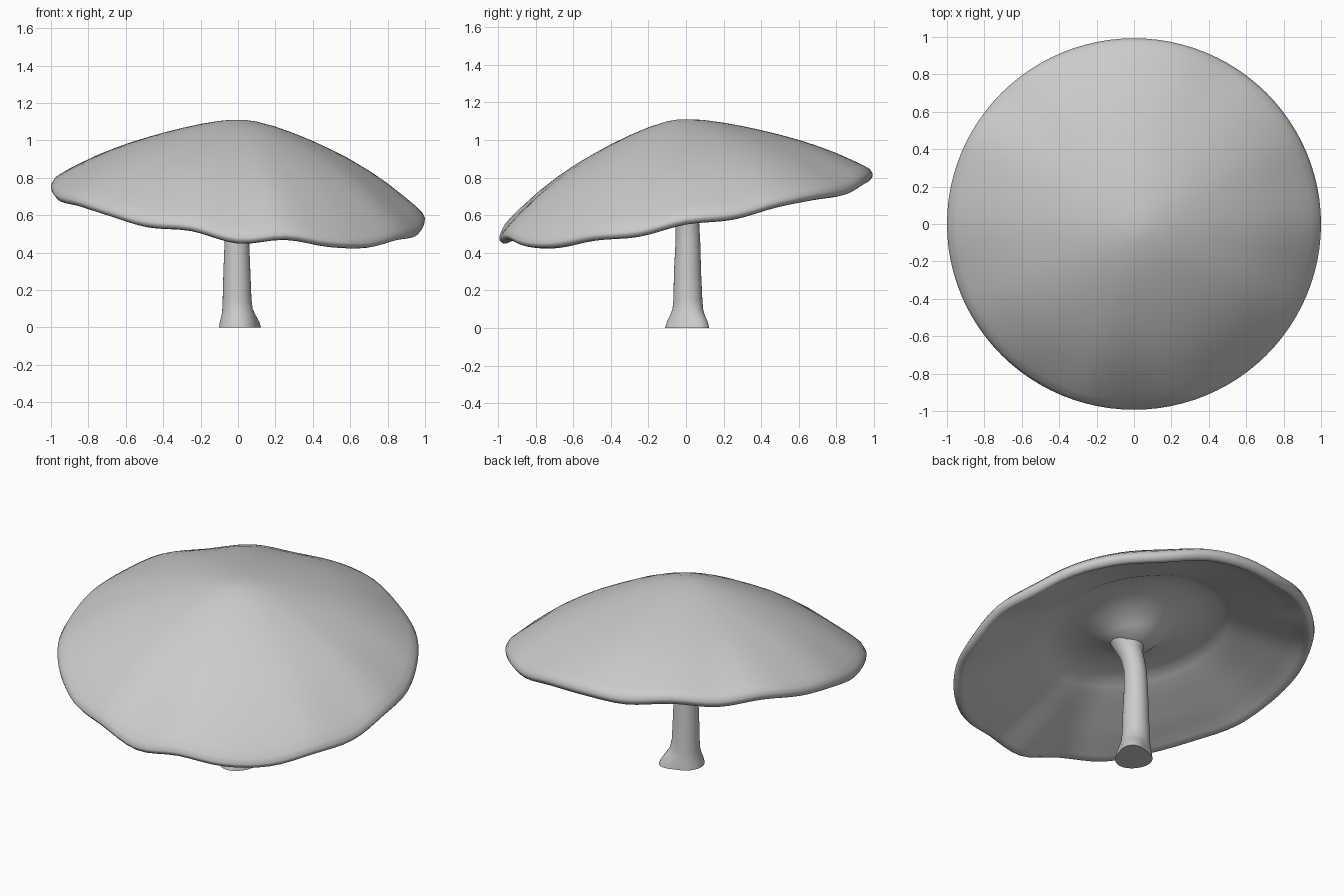
import bpy, bmesh, math

if "Cube" in bpy.data.objects:
    bpy.data.objects.remove(bpy.data.objects["Cube"])

# rim height every 15 degrees, starting at -180 (0 = +x)
RIM = [.72, .67, .645, .595, .535, .515, .448, .468, .43, .425, .465, .485,
       .55, .575, .64, .68, .705, .76, .78, .78, .81, .785, .795, .755]
SEG = 96


def rim(a):
    t = (math.degrees(a) + 180) / 15
    i = math.floor(t)
    f = t - i
    p0, p1, p2, p3 = (RIM[(i + k) % 24] for k in (-1, 0, 1, 2))
    return p1 + .5 * f * (p2 - p0 + f * (2*p0 - 5*p1 + 4*p2 - p3 + f * (3*(p1 - p2) + p3 - p0)))


def plane(a):
    return .62 - .095 * math.cos(a) + .165 * math.sin(a)


def edge(a, r):
    # tilt everywhere, ripples fading towards the middle
    return plane(a) + (rim(a) - plane(a)) * r * r


def lip(a):
    # the rim is a little thicker on its high side
    return .053 + .04 * (plane(a) - .62)


def skin(name, rings, first, last):
    # rings of points joined by quads, closed by a fan at each end
    bm = bmesh.new()
    vs = [[bm.verts.new(p) for p in ring] for ring in rings]
    n = len(rings[0])
    for lo, hi in zip(vs, vs[1:]):
        for i in range(n):
            j = (i + 1) % n
            bm.faces.new((lo[i], lo[j], hi[j], hi[i]))
    for ring, point in ((vs[0], first), (vs[-1], last)):
        c = bm.verts.new(point)
        for i in range(n):
            bm.faces.new((ring[i], ring[(i + 1) % n], c))
    bmesh.ops.recalc_face_normals(bm, faces=bm.faces)
    me = bpy.data.meshes.new(name)
    bm.to_mesh(me)
    bm.free()
    ob = bpy.data.objects.new(name, me)
    bpy.context.collection.objects.link(ob)
    bpy.ops.object.select_all(action='DESELECT')
    ob.select_set(True)
    bpy.context.view_layer.objects.active = ob
    bpy.ops.object.shade_smooth_by_angle(angle=math.radians(50))
    return ob


def ring(r, height):
    angles = [-math.pi + 2 * math.pi * i / SEG for i in range(SEG)]
    return [(r * math.cos(a), r * .993 * math.sin(a), height(a)) for a in angles]


# cap: top surface (radius, share of the drop to the rim)
TOP = [(.05, .004), (.1, .018), (.2, .07), (.3, .14), (.4, .22), (.5, .312), (.6, .412),
       (.7, .53), (.8, .665), (.9, .825), (.95, .91), (.985, .98)]
rings = [ring(r, lambda a: 1.11 - (1.11 - edge(a, r) - lip(a)) * g) for r, g in TOP]
# rolled lip (radius, share of lip height above rim)
for r, k in [(1.0, .65), (.998, .4), (.985, .08), (.965, 0), (.94, .25)]:
    rings.append(ring(r, lambda a: rim(a) + lip(a) * k))
# underside with a raised hollow (radius, mean height, share of tilt)
for r, z, w in [(.85, .668, .93), (.75, .712, .82), (.65, .757, .7), (.56, .795, .6),
                (.53, .812, .56), (.48, .84, .48), (.38, .845, .34), (.25, .82, .2),
                (.15, .765, .08), (.09, .715, 0)]:
    rings.append(ring(r, lambda a: z + (edge(a, r) - .62) * w))
skin("cap", rings, (0, 0, 1.11), (.02, -.02, .715))

# stem: (height, centre x, centre y, radius, strength of the uneven foot)
STEM = [(0, 0, 0, .102, 1), (.03, 0, .003, .097, .85), (.07, 0, .007, .087, .4),
        (.1, -.003, .01, .081, .1), (.15, -.005, .01, .077, 0), (.3, -.006, .008, .072, 0),
        (.45, -.006, .01, .066, 0), (.56, -.003, .007, .063, 0), (.64, .008, -.005, .066, 0),
        (.69, .02, -.02, .076, 0), (.74, .025, -.025, .095, 0)]


def foot(a):
    # corner of the foot pushed out towards the back right
    return .05 * max(0, math.cos(a - math.pi / 4)) ** 6 + .01 * max(0, -math.sin(a)) ** 4


rings = []
for z, cx, cy, r, k in STEM:
    angles = [2 * math.pi * i / 48 for i in range(48)]
    rings.append([(cx + (r + k * foot(a)) * math.cos(a),
                   cy + (r + k * foot(a)) * math.sin(a), z) for a in angles])
skin("stem", rings, (0, 0, 0), (.025, -.025, .75))
